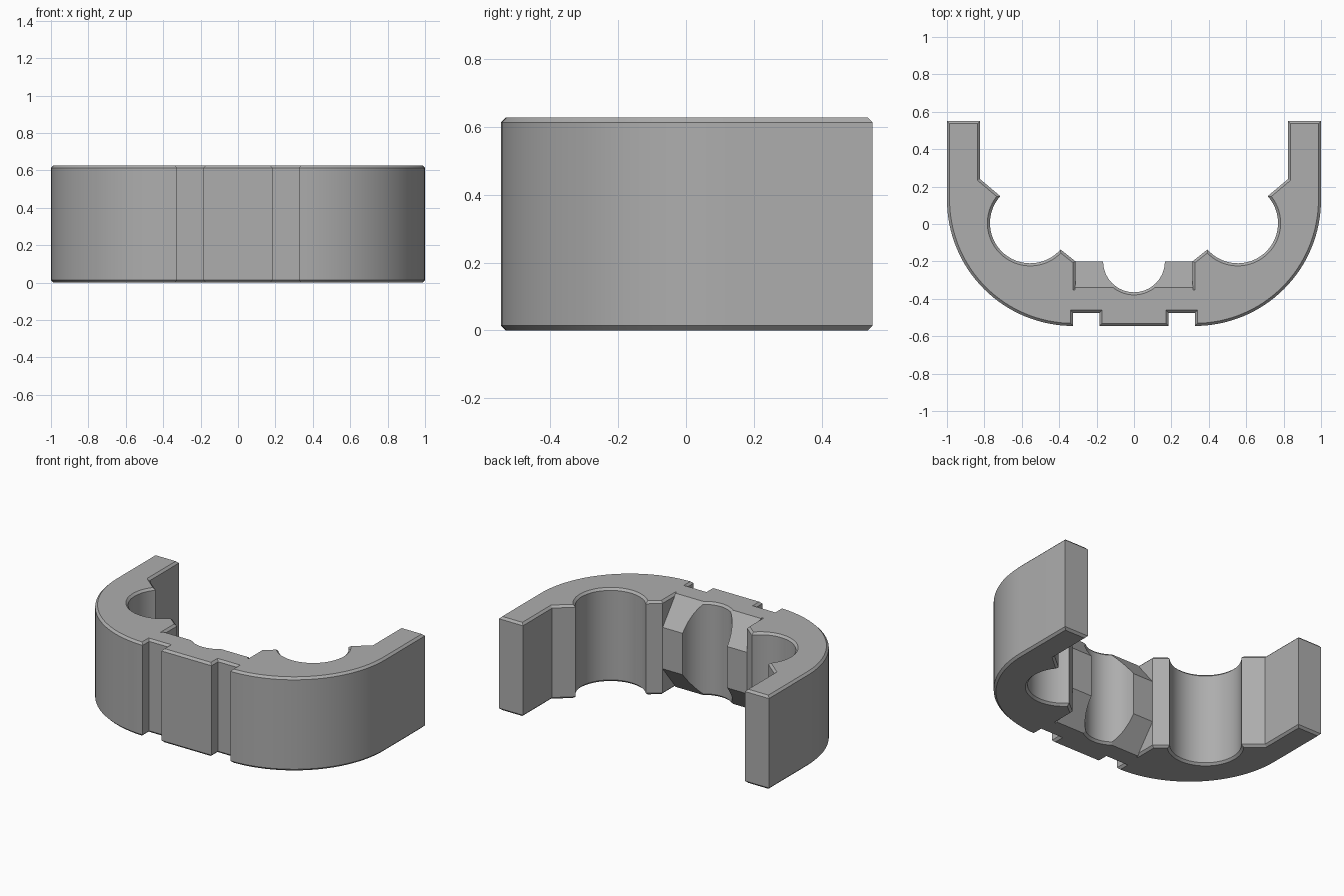
import bpy, bmesh, math
from mathutils import Vector

cube = bpy.data.objects.get("Cube")
if cube:
    bpy.data.objects.remove(cube)

H, C = 0.627, 0.014          # height and chamfer size

grey = bpy.data.materials.new("plain grey")
grey.use_nodes = True
COLOUR = (0.42, 0.42, 0.42, 1)
grey.diffuse_color = COLOUR
grey.node_tree.nodes["Principled BSDF"].inputs["Base Color"].default_value = COLOUR


def arc(cx, cy, r, start, end, n):
    angles = [math.radians(start + (end - start) * i / n) for i in range(n + 1)]
    return [(cx + r * math.cos(a), cy + r * math.sin(a)) for a in angles]


def inset(points, d):
    """Move a counter-clockwise outline inwards with mitred corners."""
    result = []
    for i, p in enumerate(points):
        a = (Vector(p) - Vector(points[i - 1])).normalized()
        b = (Vector(points[(i + 1) % len(points)]) - Vector(p)).normalized()
        na, nb = Vector((-a.y, a.x)), Vector((-b.y, b.x))
        result.append(Vector(p) + (na + nb) * d / (1 + na.dot(nb)))
    return result


def loft(name, rings):
    """Join matching rings of 3D points and cap both ends."""
    bm = bmesh.new()
    loops = [[bm.verts.new(p) for p in ring] for ring in rings]
    for low, high in zip(loops, loops[1:]):
        for i in range(len(low)):
            j = (i + 1) % len(low)
            bm.faces.new((low[i], low[j], high[j], high[i]))
    bm.faces.new(loops[0][::-1])
    bm.faces.new(loops[-1])
    bmesh.ops.recalc_face_normals(bm, faces=bm.faces)
    mesh = bpy.data.meshes.new(name)
    bm.to_mesh(mesh)
    bm.free()
    mesh.materials.append(grey)
    obj = bpy.data.objects.new(name, mesh)
    bpy.context.collection.objects.link(obj)
    return obj


def boolean(target, tool, operation):
    mod = target.modifiers.new(operation.title(), "BOOLEAN")
    mod.operation, mod.object, mod.solver = operation, tool, "EXACT"
    bpy.context.view_layer.objects.active = target
    bpy.ops.object.modifier_apply(modifier=mod.name)
    bpy.data.objects.remove(tool)


# Half outline: front slot, outer curve, arm, side pocket, centre recess
half = [(0.185, -0.545), (0.185, -0.475), (0.325, -0.475)]
half += arc(0.325, 0.13, 0.675, -90, 0, 32)
half += [(1, 0.55), (0.823, 0.55), (0.823, 0.24)]
half += arc(0.555, 0.005, 0.215, 42, -139, 40)
half += [(0.313, -0.2), (0.313, -0.34)]
outline = half + [(-x, y) for x, y in reversed(half)]

# Chamfered clamp body
small = inset(outline, C)
levels = [(small, 0), (outline, C), (outline, H - C), (small, H)]
body = loft("clamp_body", [[(p[0], p[1], z) for p in ring] for ring, z in levels])

# Sloped centre block
drop = 0.175
section = [(-0.42, 0), (-0.34, 0), (-0.2, drop), (-0.2, H - drop), (-0.34, H), (-0.42, H)]
block = loft("centre_block", [[(x, y, z) for y, z in section] for x in (-0.316, 0.316)])
boolean(body, block, "UNION")

# Round centre groove, flared at both ends
R, over = 0.165, 0.02
flare = [(R + C + over, -over), (R, C), (R, H - C), (R + C + over, H + over)]
groove = loft("groove_cutter", [[(x, y, z) for x, y in arc(0, -0.2, r, 0, 360, 64)[:-1]]
                                for r, z in flare])
groove.hide_render = True
boolean(body, groove, "DIFFERENCE")

# Smooth the curved walls, keep the edges crisp
bpy.ops.object.select_all(action="DESELECT")
body.select_set(True)
bpy.context.view_layer.objects.active = body
bpy.ops.object.shade_smooth_by_angle(angle=math.radians(25))
